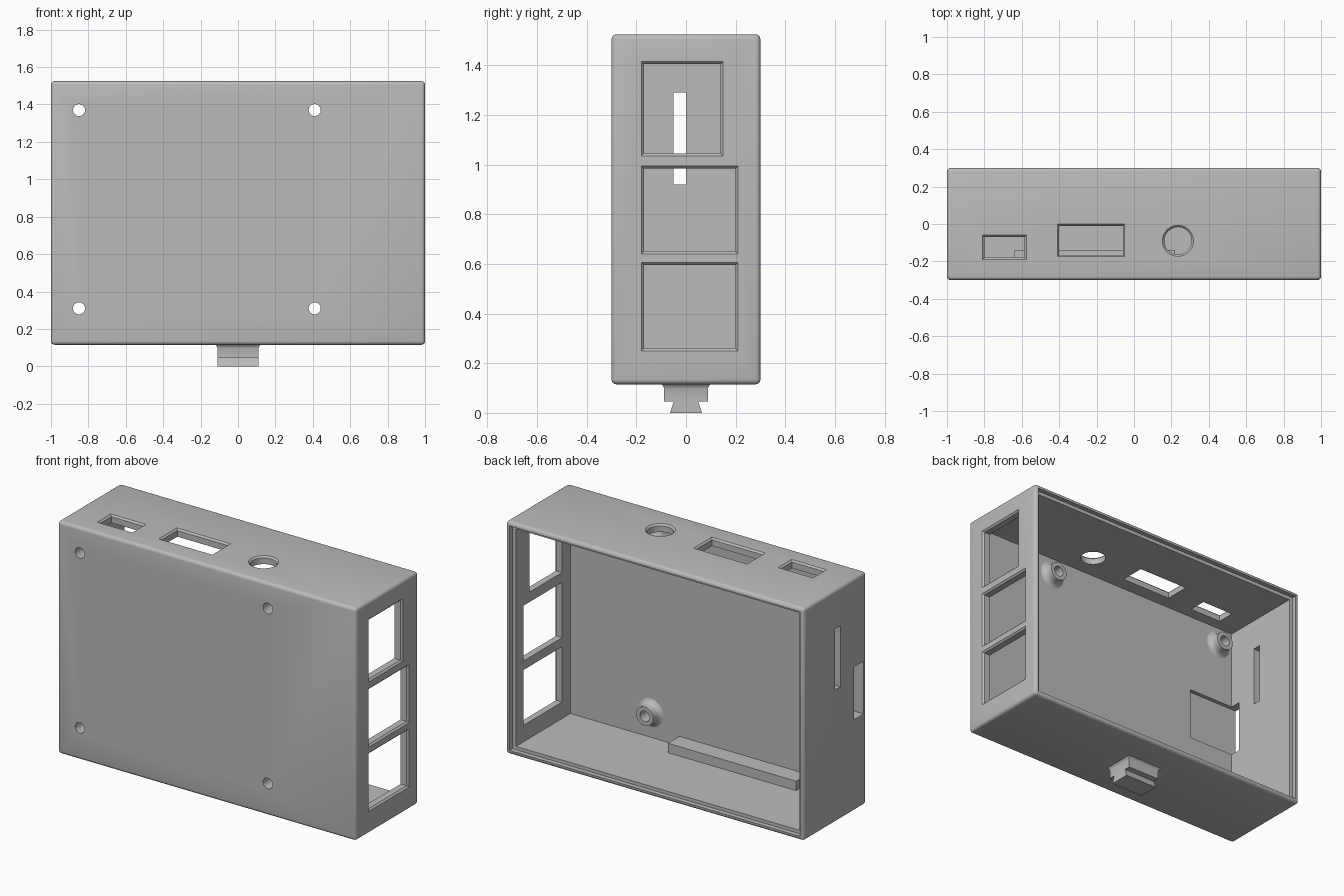
import bpy, bmesh
from math import cos, sin, pi
from mathutils import Vector

old = bpy.data.objects.get("Cube")
if old:
    bpy.data.objects.remove(old)

grey = bpy.data.materials.new("plain grey")
grey.use_nodes = True
COLOUR = (0.5, 0.5, 0.5, 1)
grey.diffuse_color = COLOUR
grey.node_tree.nodes["Principled BSDF"].inputs["Base Color"].default_value = COLOUR


def make_object(name, bm):
    bmesh.ops.recalc_face_normals(bm, faces=bm.faces)
    mesh = bpy.data.meshes.new(name)
    bm.to_mesh(mesh)
    bm.free()
    mesh.materials.append(grey)
    obj = bpy.data.objects.new(name, mesh)
    bpy.context.collection.objects.link(obj)
    return obj


def loft(name, rings, closed=False):
    """Skin a list of point rings; cap the ends unless it closes on itself."""
    bm = bmesh.new()
    rows = [[bm.verts.new(p) for p in ring] for ring in rings]
    n = len(rows[0])
    pairs = list(zip(rows, rows[1:])) + ([(rows[-1], rows[0])] if closed else [])
    for a, b in pairs:
        for i in range(n):
            j = (i + 1) % n
            bm.faces.new((a[i], a[j], b[j], b[i]))
    if not closed:
        bm.faces.new(rows[0])
        bm.faces.new(rows[-1])
    return make_object(name, bm)


def box(name, low, high, bevel=0):
    bm = bmesh.new()
    bmesh.ops.create_cube(bm, size=1)
    low, high = Vector(low), Vector(high)
    for v in bm.verts:
        v.co = (low + high) / 2 + v.co * (high - low)
    if bevel:
        bmesh.ops.bevel(bm, geom=bm.edges[:], offset=bevel, segments=4,
                        profile=0.5, affect='EDGES')
    return make_object(name, bm)


def rect(u0, u1, v0, v1, grow):
    return [(u0 - grow, v0 - grow), (u1 + grow, v0 - grow),
            (u1 + grow, v1 + grow), (u0 - grow, v1 + grow)]


def circle(u, v, r, n=40):
    return [(u + r * cos(2 * pi * i / n), v + r * sin(2 * pi * i / n)) for i in range(n)]


# Case block and cutters
BOTTOM, TOP, WALL = 0.115, 1.525, 0.05
CHAMFER = 0.01
case = box("case", (-1, -0.3, BOTTOM), (1, 0.3, TOP), bevel=0.02)
cutters = [
    box("cavity_cutter", (-0.95, -0.25, 0.16), (0.95, 0.4, 1.478)),
    box("lid_step_cutter", (-0.974, 0.272, 0.14), (0.974, 0.42, 1.5)),
    box("side_slot_cutter", (-1.1, -0.05, 0.92), (-0.9, 0, 1.29)),
    box("card_slot_cutter", (-1.12, -0.274, 0.67), (-0.64, -0.182, 0.99)),
]

# Depth below the surface and outline growth for each chamfered opening ring
STEPS = [(-0.1, -CHAMFER), (-CHAMFER, -CHAMFER), (0, 0), (0.03, 0)]

# Right wall windows
for y1, z0, z1 in [(0.15, 1.035, 1.415), (0.21, 0.64, 0.995), (0.21, 0.25, 0.605)]:
    cutters.append(loft("window_cutter", [
        [(1 + d, y, z) for y, z in rect(-0.18, y1, z0, z1, g)] for d, g in STEPS]))

# Top openings
for x0, x1, y0, y1 in [(-0.81, -0.575, -0.19, -0.06), (-0.41, -0.05, -0.175, 0)]:
    cutters.append(loft("top_port_cutter", [
        [(x, y, TOP + d) for x, y in rect(x0, x1, y0, y1, g)] for d, g in STEPS]))
cutters.append(loft("round_port_cutter", [
    [(x, y, TOP + d) for x, y in circle(0.235, -0.09, 0.083 + g)] for d, g in STEPS]))

# Screw holes with flared hollow standoffs behind them
HOLE = 0.032
parts = [case]
for x in (-0.85, 0.41):
    for z in (0.31, 1.37):
        cutters.append(loft("screw_hole_cutter", [
            [(u, y, v) for u, v in circle(x, z, HOLE)] for y in (-0.4, -0.2)]))
        profile = [(HOLE, -0.26), (HOLE, -0.19), (0.057, -0.19), (0.057, -0.22),
                   (0.062, -0.235), (0.07, -0.244), (0.085, -0.25), (0.085, -0.26)]
        parts.append(loft("standoff", [
            [(u, y, v) for u, v in circle(x, z, r)] for r, y in profile], closed=True))

# Carve the case, then drop the cutters
for c in cutters:
    c.hide_render = True
    mod = case.modifiers.new(c.name, 'BOOLEAN')
    mod.operation, mod.solver, mod.object = 'DIFFERENCE', 'EXACT', c
bpy.context.view_layer.update()
carved = bpy.data.meshes.new_from_object(
    case.evaluated_get(bpy.context.evaluated_depsgraph_get()))
case.modifiers.clear()
case.data = carved
for c in cutters:
    bpy.data.objects.remove(c)

# Support rail on the inner floor
parts.append(box("floor_rail", (-0.64, -0.255, 0.15), (0.22, -0.14, 0.217)))

# Dovetail foot under the case
parts.append(loft("dovetail_foot", [
    [(x, y, z) for x, y in rect(-hx, hx, -hy, hy, 0)]
    for z, hx, hy in [(0, 0.11, 0.064), (0.045, 0.11, 0.05), (0.045, 0.11, 0.088),
                      (0.098, 0.11, 0.088), (0.108, 0.114, 0.092), (0.118, 0.124, 0.102)]]))

# Smooth the rounded edges, keep the corners sharp
bpy.ops.object.select_all(action='DESELECT')
for p in parts:
    p.select_set(True)
bpy.context.view_layer.objects.active = case
bpy.ops.object.shade_smooth_by_angle(angle=0.52)
